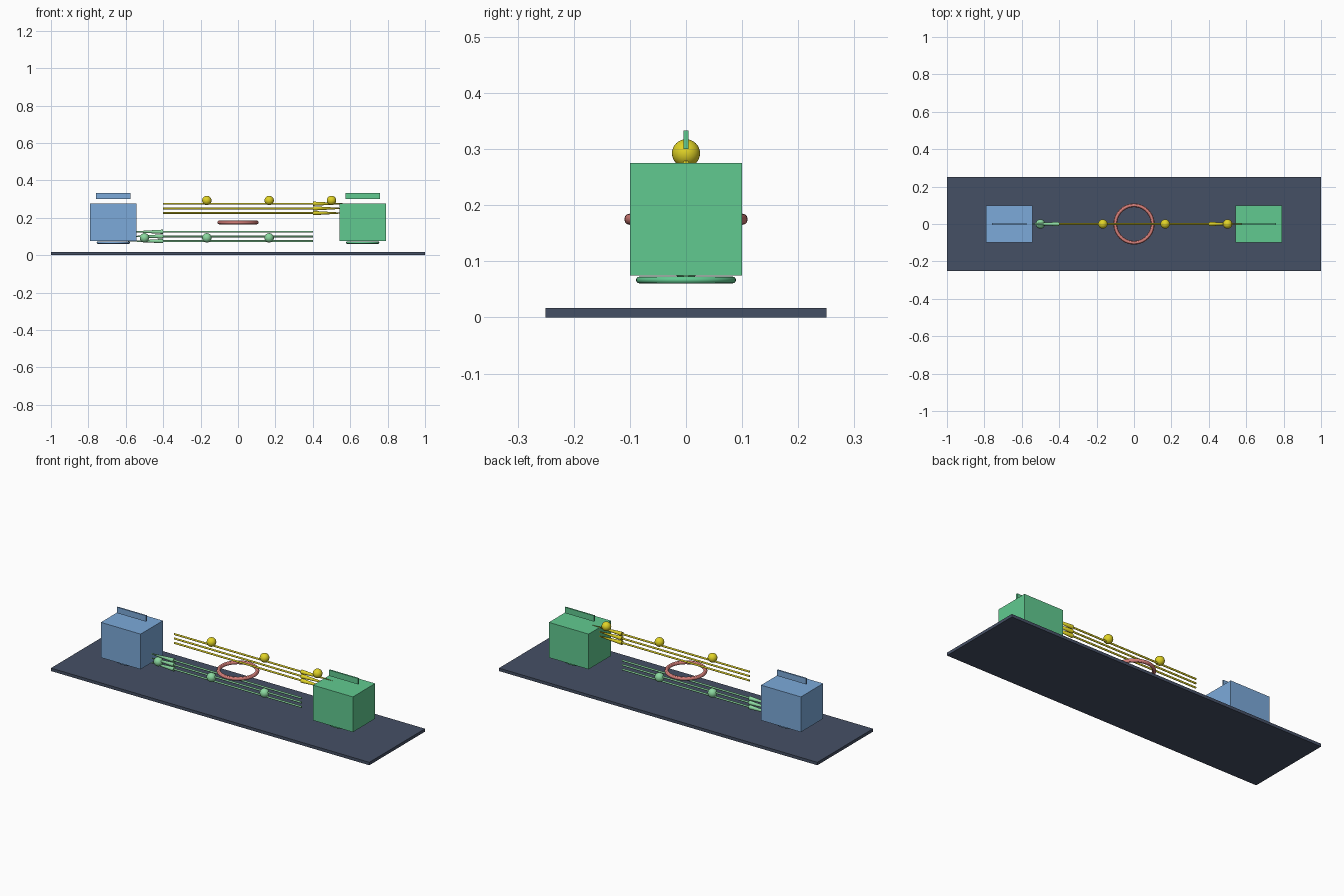
import bpy
from math import pi

if "Cube" in bpy.data.objects:
    bpy.data.objects.remove(bpy.data.objects["Cube"])


def material(name, rgb):
    m = bpy.data.materials.new(name)
    m.diffuse_color = (*rgb, 1)
    m.use_nodes = True
    m.node_tree.nodes["Principled BSDF"].inputs["Base Color"].default_value = m.diffuse_color
    return m


SLATE = material("slate", (0.06, 0.08, 0.13))
BLUE = material("blue", (0.2, 0.4, 0.7))
GREEN = material("green", (0.12, 0.59, 0.28))
YELLOW = material("yellow", (0.75, 0.65, 0.02))
MINT = material("mint", (0.26, 0.69, 0.35))
PINK = material("pink", (0.7, 0.22, 0.2))


def finish(name, mat, smooth=False):
    ob = bpy.context.object
    ob.name = name
    ob.data.materials.append(mat)
    if smooth:
        bpy.ops.object.shade_smooth_by_angle()
    return ob


def box(name, loc, size, mat):
    bpy.ops.mesh.primitive_cube_add(size=1, location=loc)
    bpy.context.object.scale = size
    bpy.ops.object.transform_apply(location=False, rotation=False, scale=True)
    finish(name, mat)


def ring(name, loc, major, minor, mat):
    bpy.ops.mesh.primitive_torus_add(location=loc, major_radius=major, minor_radius=minor,
                                     major_segments=48, minor_segments=12)
    finish(name, mat, True)


def arrows(name, side, heights, mat):
    """Three arrows pointing along x towards side, with beads riding on the outer line."""
    for z in heights:
        bpy.ops.mesh.primitive_cylinder_add(vertices=32, radius=0.005, depth=0.8,
                                            location=(0, 0, z), rotation=(0, pi / 2, 0))
        finish(name + "_shaft", mat, True)
        bpy.ops.mesh.primitive_cone_add(vertices=32, radius1=0.0115, depth=0.2,
                                        location=(side * 0.5, 0, z),
                                        rotation=(0, side * pi / 2, 0))
        finish(name + "_head", mat, True)


def beads(name, side, z, mat):
    for x in (-1 / 6, 1 / 6, 0.5):
        bpy.ops.mesh.primitive_uv_sphere_add(segments=32, ring_count=16, radius=0.025,
                                             location=(side * x, 0, z))
        finish(name + "_bead", mat, True)


# Base plate
box("base_plate", (0, 0, 1 / 120), (2, 0.5, 1 / 60), SLATE)

# End stations: block, label bar above, ring below
for name, x, mat in (("left", -2 / 3, BLUE), ("right", 2 / 3, GREEN)):
    box(name + "_block", (x, 0, 0.175), (0.25, 0.2, 0.2), mat)
    box(name + "_label_bar", (x, 0, 0.3167), (0.183, 0.0083, 0.0333), mat)
    ring(name + "_foot_ring", (x, 0, 0.0667), 0.0833, 0.0058, mat)

# Upper arrows go right, lower arrows go left
arrows("upper_arrow", 1, (0.275, 0.25, 0.225), YELLOW)
beads("upper", 1, 0.2925, YELLOW)
arrows("lower_arrow", -1, (0.125, 0.1, 0.075), MINT)
beads("lower", -1, 0.0925, MINT)

# Middle ring
ring("centre_ring", (0, 0, 0.175), 0.1, 0.01, PINK)
